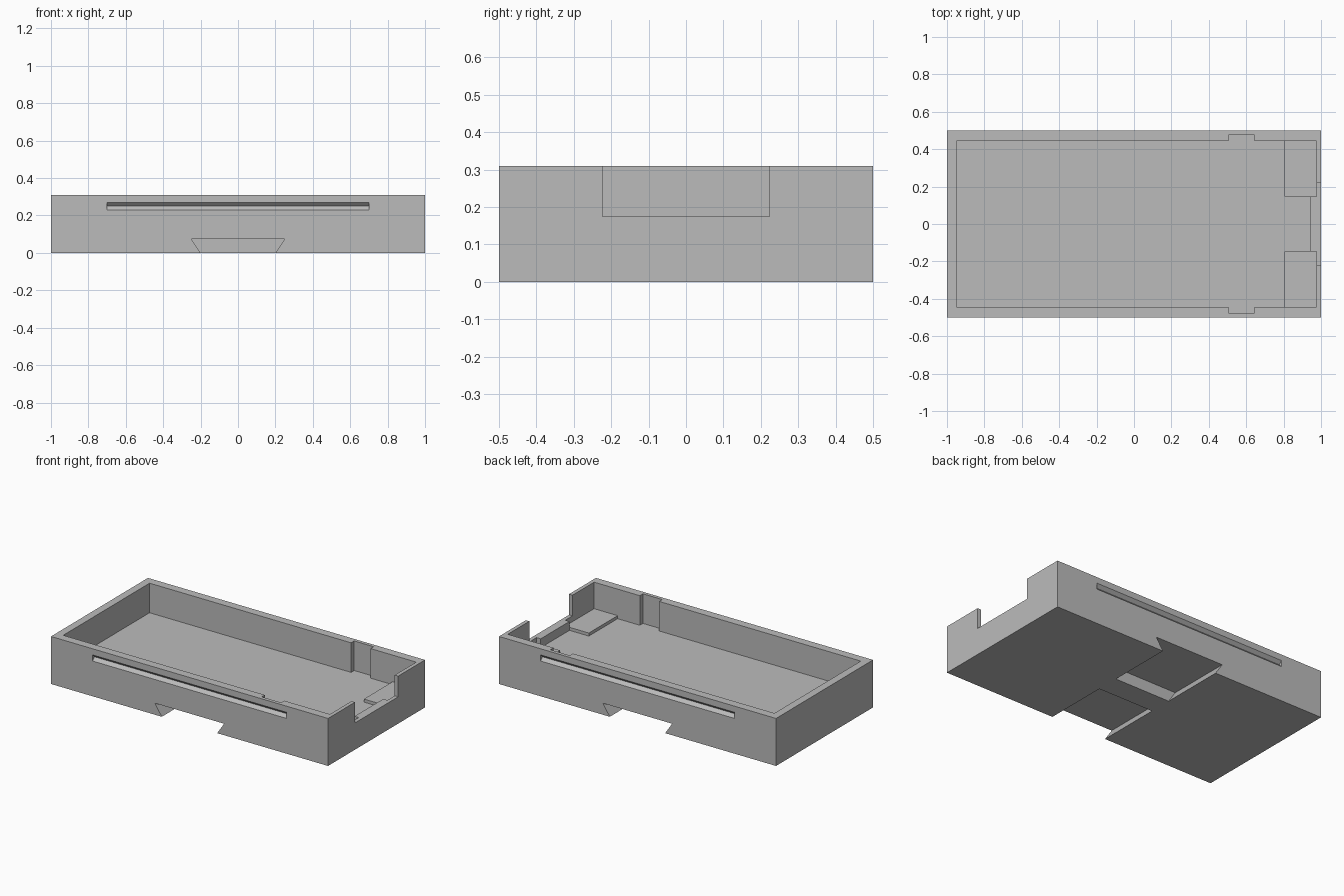
import bpy
import bmesh

old = bpy.data.objects.get("Cube")
if old:
    bpy.data.objects.remove(old, do_unlink=True)

grey = bpy.data.materials.new("plain grey")
grey.use_nodes = True
COLOUR = (0.5, 0.5, 0.5, 1)
grey.diffuse_color = COLOUR
grey.node_tree.nodes["Principled BSDF"].inputs["Base Color"].default_value = COLOUR

HEIGHT, FLOOR, PAD_TOP = 0.31, 0.117, 0.137
OVER = HEIGHT + 0.1          # cutters reach past the rim


def prism(name, profile, axis, start, end):
    """Extrude a 2D profile along x (profile in y, z) or y (profile in x, z)."""
    bm = bmesh.new()
    place = (lambda p: (start, p[0], p[1])) if axis == "x" else (lambda p: (p[0], start, p[1]))
    face = bm.faces.new([bm.verts.new(place(p)) for p in profile])
    moved = bmesh.ops.extrude_face_region(bm, geom=[face])["geom"]
    shift = (end - start, 0, 0) if axis == "x" else (0, end - start, 0)
    bmesh.ops.translate(bm, vec=shift, verts=[v for v in moved if isinstance(v, bmesh.types.BMVert)])
    bmesh.ops.recalc_face_normals(bm, faces=bm.faces)
    mesh = bpy.data.meshes.new(name)
    bm.to_mesh(mesh)
    bm.free()
    mesh.materials.append(grey)
    obj = bpy.data.objects.new(name, mesh)
    bpy.context.collection.objects.link(obj)
    return obj


def box(name, x, y, z):
    return prism(name, [(x[0], z[0]), (x[1], z[0]), (x[1], z[1]), (x[0], z[1])], "y", *y)


def span(side, near, far):
    """A y range mirrored to the given side."""
    return sorted((side * near, side * far))


# Solid block for the tray
tray = box("tray", (-1, 1), (-0.5, 0.5), (0, HEIGHT))

# Main cavity and the opening in the end wall
cutters = [
    box("cavity_cutter", (-0.95, 0.945), (-0.445, 0.445), (FLOOR, OVER)),
    box("end_opening_cutter", (0.9, 1.1), (-0.223, 0.223), (0.175, OVER)),
]
for side, label in ((-1, "front"), (1, "back")):
    # Recess above each corner pad
    cutters.append(box(label + "_recess_cutter", (0.9, 0.975), span(side, 0.148, 0.445), (PAD_TOP, OVER)))
    # Upright slot in the long wall
    cutters.append(box(label + "_slot_cutter", (0.505, 0.645), span(side, 0.4, 0.477), (FLOOR, OVER)))
    # V-shaped grip groove outside
    groove = [(side * 0.48, 0.25), (side * 0.51, 0.28), (side * 0.51, 0.22)]
    cutters.append(prism(label + "_groove_cutter", groove, "x", -0.7, 0.7))
    # Blind dovetail channel underneath
    dovetail = [(-0.25, 0.075), (0.25, 0.075), (0.18, -0.03), (-0.18, -0.03)]
    cutters.append(prism(label + "_dovetail_cutter", dovetail, "y", *span(side, 0.075, 0.6)))

for cutter in cutters:
    cutter.hide_render = True
    cutter.hide_set(True)
    cut = tray.modifiers.new(cutter.name, "BOOLEAN")
    cut.operation = "DIFFERENCE"
    cut.solver = "EXACT"
    cut.object = cutter

# Raised corner pads on the floor
for side, label in ((-1, "front"), (1, "back")):
    box(label + "_corner_pad", (0.805, 0.945), span(side, 0.148, 0.445), (FLOOR, PAD_TOP))
